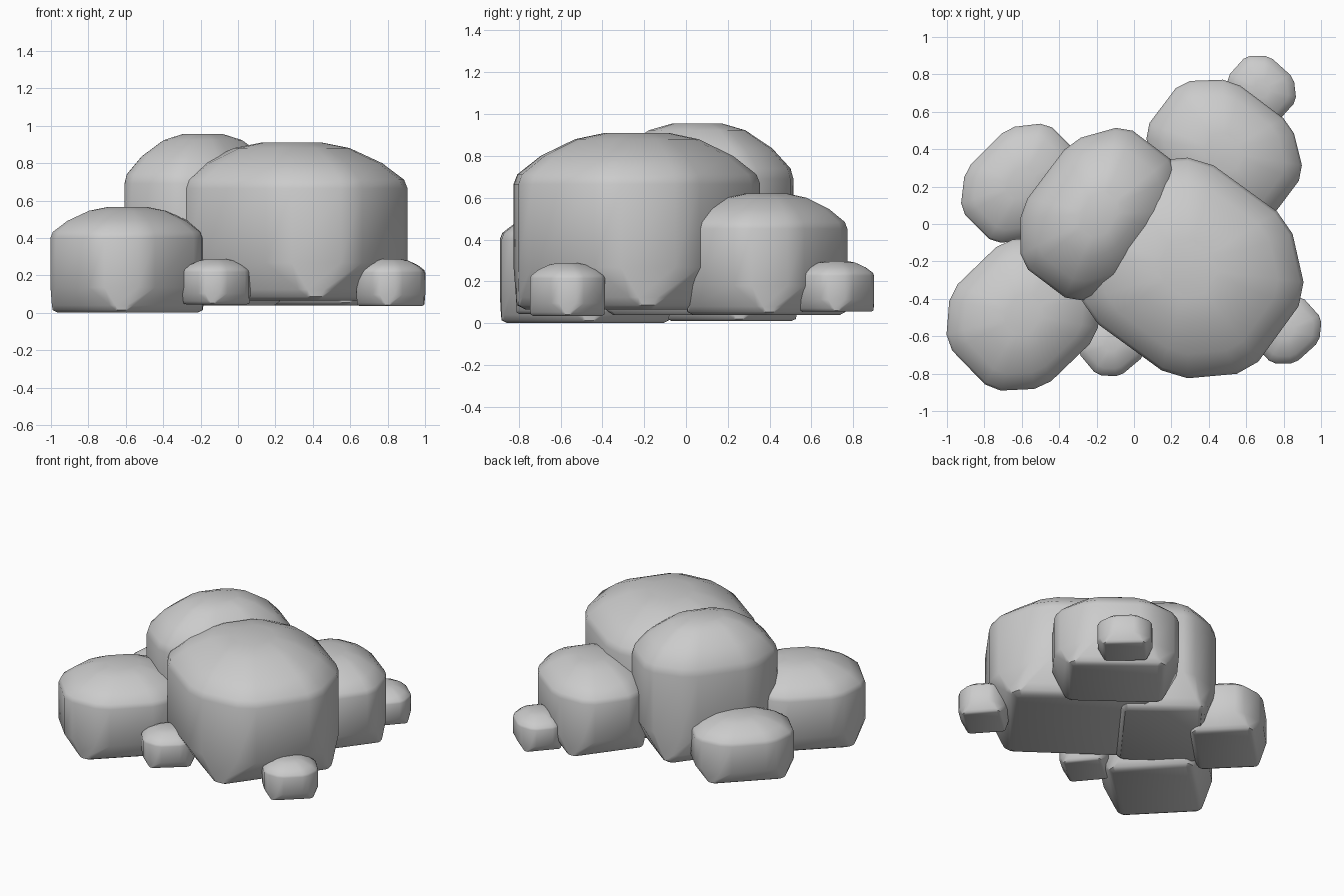
import bpy, bmesh
from math import radians, cos, sin

if "Cube" in bpy.data.objects:
    bpy.data.objects.remove(bpy.data.objects["Cube"])

# Vertical profile of a boulder: height fraction, plan scale, corner cut fraction
PROFILE = [(0.00, 0.71, 0.10), (0.025, 0.78, 0.15), (0.07, 0.83, 0.28),
           (0.24, 1.00, 0.65), (0.71, 1.00, 0.65), (0.765, 0.97, 0.65),
           (0.87, 0.78, 0.65), (0.965, 0.50, 0.65), (1.00, 0.26, 0.65)]

# Softened chamfer at each corner of the plan, as fractions of the cut
CORNER = [(0, 1), (0.14, 0.65), (0.65, 0.14), (1, 0)]


def outline(a, b, k):
    """Rectangle with softened chamfered corners, counter-clockwise."""
    quarter = [(1 - k * p, 1 - k * q) for p, q in CORNER]
    pts = []
    for sx, sy in ((1, 1), (-1, 1), (-1, -1), (1, -1)):
        q = quarter if sx * sy > 0 else quarter[::-1]
        pts += [(sx * a * x, sy * b * y) for x, y in q]
    return pts


def boulder(name, x, y, a, b, z0, z1, turn):
    """Loft the profile rings and cap both ends."""
    c, s = cos(radians(turn)), sin(radians(turn))
    bm = bmesh.new()
    rings = []
    for f, scale, k in PROFILE:
        rings.append([bm.verts.new((x + scale * (c * u - s * v),
                                    y + scale * (s * u + c * v),
                                    z0 + f * (z1 - z0)))
                      for u, v in outline(a, b, k)])
    n = len(rings[0])
    for lo, hi in zip(rings, rings[1:]):
        for i in range(n):
            j = (i + 1) % n
            bm.faces.new((lo[i], lo[j], hi[j], hi[i]))
    bm.faces.new(rings[0][::-1])
    bm.faces.new(rings[-1])
    bmesh.ops.recalc_face_normals(bm, faces=bm.faces)
    mesh = bpy.data.meshes.new(name)
    bm.to_mesh(mesh)
    bm.free()
    ob = bpy.data.objects.new(name, mesh)
    bpy.context.collection.objects.link(ob)
    bpy.ops.object.select_all(action='DESELECT')
    ob.select_set(True)
    bpy.context.view_layer.objects.active = ob
    bpy.ops.object.shade_smooth_by_angle(angle=radians(40))


# Large boulders
boulder("main_boulder", 0.287, -0.235, 0.60, 0.525, 0.065, 0.91, -36)
boulder("tall_boulder", -0.188, 0.053, 0.465, 0.355, 0.04, 0.955, 53)
boulder("back_right_boulder", 0.482, 0.385, 0.412, 0.335, 0.04, 0.62, -37)
boulder("front_left_boulder", -0.59, -0.482, 0.41, 0.36, 0.0, 0.565, 44)
boulder("back_left_boulder", -0.606, 0.218, 0.33, 0.26, 0.01, 0.42, 45)

# Small stones around the edge
boulder("front_stone", -0.115, -0.635, 0.175, 0.163, 0.045, 0.288, 40)
boulder("right_stone", 0.817, -0.567, 0.18, 0.162, 0.035, 0.288, 42)
boulder("back_stone", 0.683, 0.722, 0.18, 0.158, 0.055, 0.298, -42)
